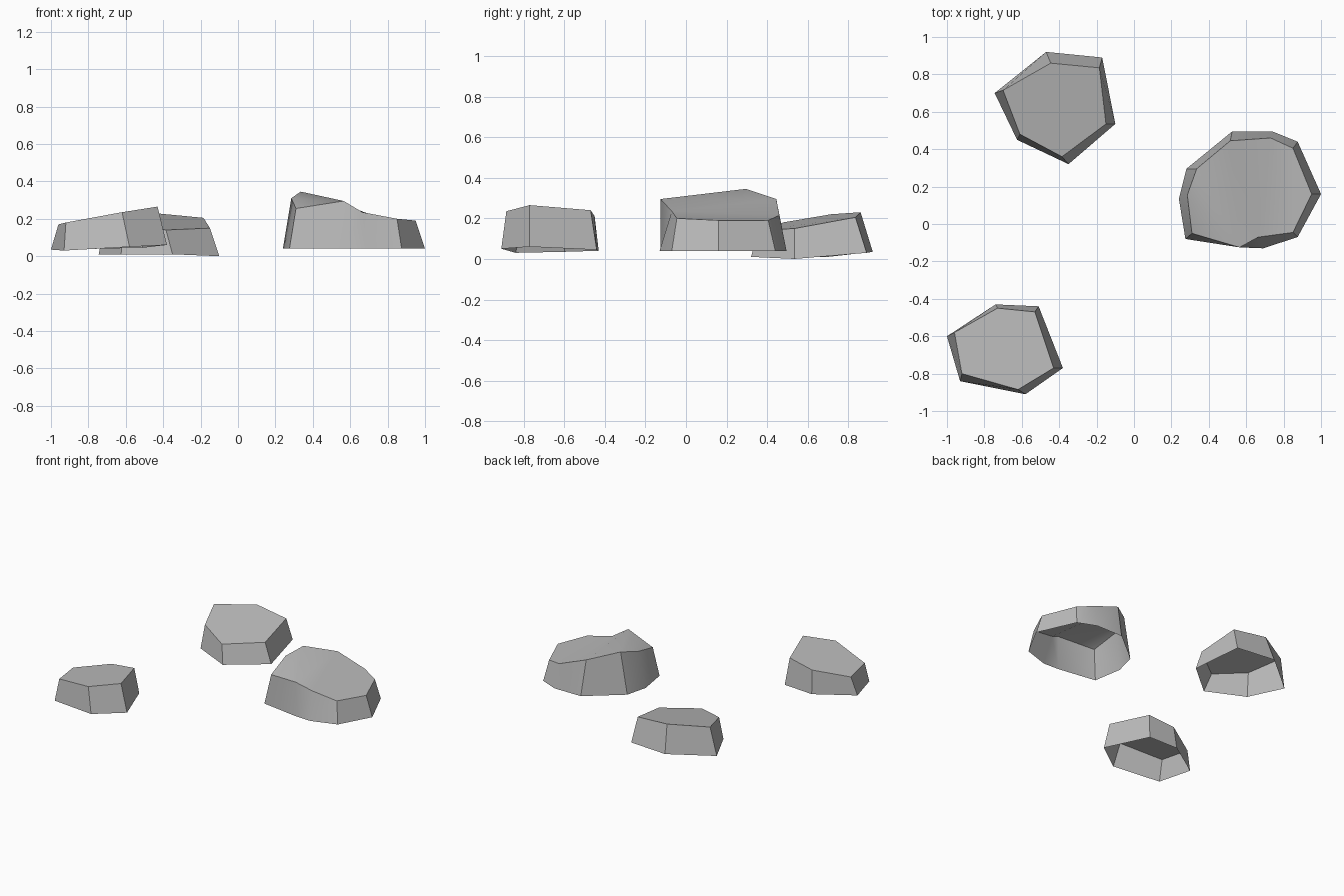
import bpy
import bmesh
import math

default_cube = bpy.data.objects.get("Cube")
if default_cube:
    bpy.data.objects.remove(default_cube, do_unlink=True)

# Single stone colour
stone = bpy.data.materials.new("stone_grey")
stone.use_nodes = True
stone_colour = (0.5, 0.5, 0.5, 1)
stone.diffuse_color = stone_colour
stone.node_tree.nodes["Principled BSDF"].inputs["Base Color"].default_value = stone_colour


def make_rock(name, base_ring, top_ring, top_faces=None):
    """Open-bottomed rock: walls from base ring to top ring, then a cap.

    Both rings run clockwise seen from above; top_faces lists the cap
    facets as ring indices (one flat facet when omitted)."""
    bm = bmesh.new()
    base = [bm.verts.new(point) for point in base_ring]
    top = [bm.verts.new(point) for point in top_ring]
    count = len(base)

    # Sloping walls
    for i in range(count):
        j = (i + 1) % count
        bm.faces.new((base[j], base[i], top[i], top[j]))

    # Cap facets
    for facet in top_faces or [range(count)]:
        bm.faces.new([top[i] for i in reversed(facet)])

    mesh = bpy.data.meshes.new(name)
    bm.to_mesh(mesh)
    bm.free()
    mesh.materials.append(stone)
    rock = bpy.data.objects.new(name, mesh)
    bpy.context.collection.objects.link(rock)

    # Soft shading across shallow corners, crisp at the rim
    bpy.ops.object.select_all(action="DESELECT")
    rock.select_set(True)
    bpy.context.view_layer.objects.active = rock
    bpy.ops.object.shade_smooth_by_angle(angle=math.radians(30))
    return rock


# Small tilted rock at the front
make_rock(
    "front_rock",
    [(-1, -.6, .035), (-.74, -.43, .04), (-.51, -.44, .045),
     (-.38, -.77, .06), (-.58, -.91, .05), (-.93, -.84, .03)],
    [(-.96, -.58, .17), (-.73, -.45, .21), (-.53, -.47, .24),
     (-.43, -.77, .265), (-.62, -.885, .235), (-.92, -.8, .18)],
)

# Medium rock at the back
make_rock(
    "back_rock",
    [(-.745, .7, .01), (-.47, .92, .035), (-.17, .89, .03),
     (-.1, .535, 0), (-.35, .32, .01), (-.625, .45, .01)],
    [(-.7, .715, .22), (-.445, .86, .23), (-.185, .835, .205),
     (-.15, .535, .15), (-.385, .36, .14), (-.61, .48, .18)],
)

# Large rock: a raised shoulder sloping down to a low shelf
large_outline = [
    (.24, .135), (.28, .295), (.525, .495), (.74, .495), (.875, .44),
    (1, .16), (.875, -.07), (.69, -.13), (.567, -.125), (.275, -.08),
]
shoulder = [(8, 9, 0), (8, 0, 1), (8, 1, 2)]
slope = [(8, 2, 3, 7)]
shelf = [(3, 4, 5, 6, 7)]
make_rock(
    "large_rock",
    [(x, y, .04) for x, y in large_outline],
    [(.285, .155, .31), (.335, .295, .345), (.515, .445, .295),
     (.73, .46, .215), (.85, .405, .19), (.95, .16, .19),
     (.85, -.045, .2), (.665, -.07, .235), (.565, -.125, .295),
     (.31, -.05, .255)],
    shoulder + slope + shelf,
)
